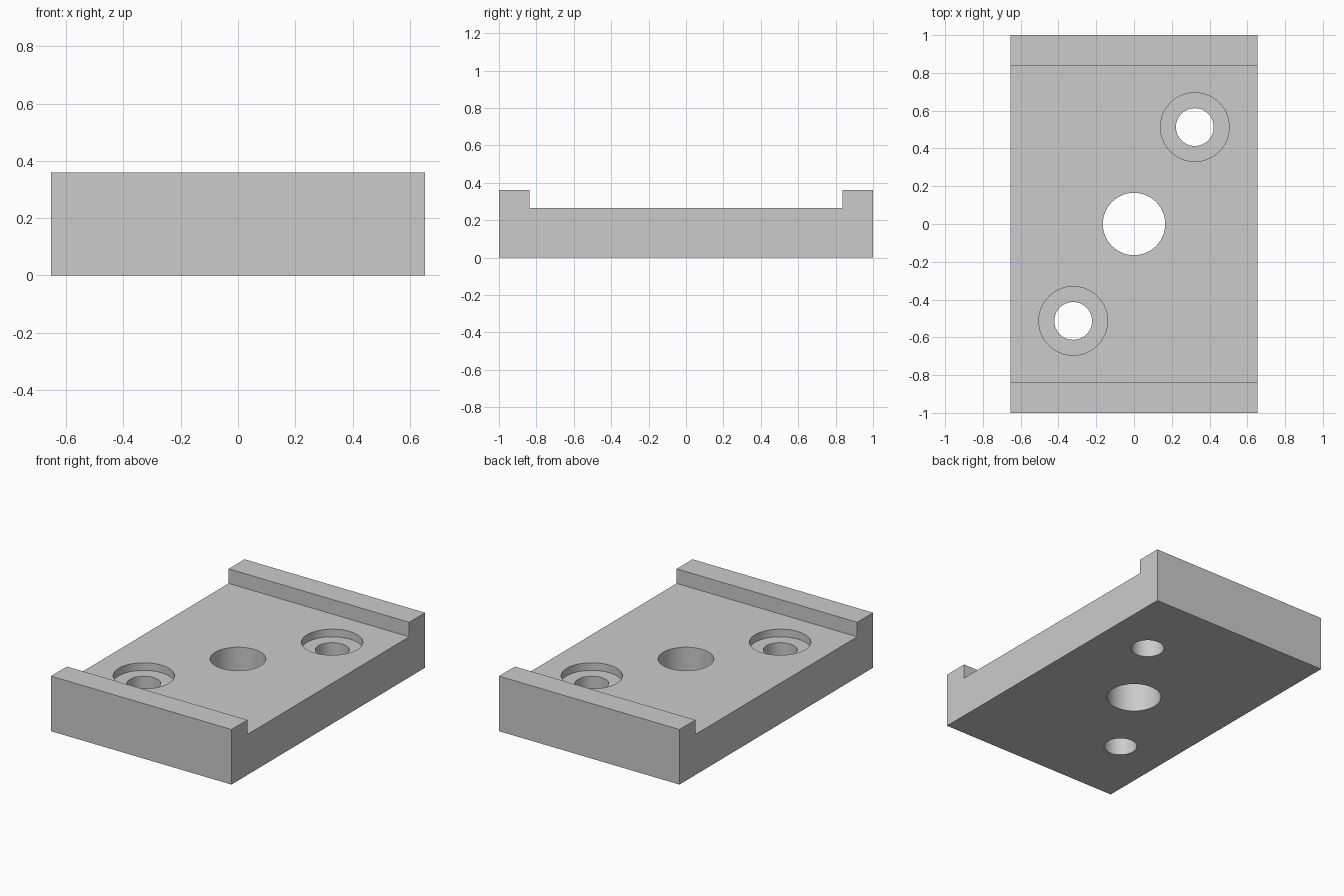
import bpy, bmesh

if "Cube" in bpy.data.objects:
    bpy.data.objects.remove(bpy.data.objects["Cube"])

HALF_X, HALF_Y = 0.653, 1.0
FLOOR, TOP, LIP = 0.265, 0.36, 0.836

grey = bpy.data.materials.new("plain_grey")
grey.diffuse_color = (0.6, 0.6, 0.6, 1)
grey.use_nodes = True
grey.node_tree.nodes["Principled BSDF"].inputs["Base Color"].default_value = grey.diffuse_color


def new_object(name, bm):
    bmesh.ops.recalc_face_normals(bm, faces=bm.faces)
    mesh = bpy.data.meshes.new(name)
    bm.to_mesh(mesh)
    bm.free()
    mesh.materials.append(grey)
    obj = bpy.data.objects.new(name, mesh)
    bpy.context.collection.objects.link(obj)
    return obj


def cut_hole(target, x, y, radius, z0, z1):
    """Cut a vertical round hole between two heights."""
    bm = bmesh.new()
    bmesh.ops.create_cone(bm, cap_ends=True, segments=64, radius1=radius,
                          radius2=radius, depth=z1 - z0)
    bmesh.ops.translate(bm, verts=bm.verts, vec=(x, y, (z0 + z1) / 2))
    cutter = new_object("hole_cutter", bm)
    mod = target.modifiers.new("hole", 'BOOLEAN')
    mod.operation = 'DIFFERENCE'
    mod.solver = 'EXACT'
    mod.object = cutter
    bpy.context.view_layer.objects.active = target
    bpy.ops.object.modifier_apply(modifier=mod.name)
    bpy.data.objects.remove(cutter)


# Plate with a raised lip at each end: side profile extruded along x
profile = [(-HALF_Y, 0), (HALF_Y, 0), (HALF_Y, TOP), (LIP, TOP),
           (LIP, FLOOR), (-LIP, FLOOR), (-LIP, TOP), (-HALF_Y, TOP)]
bm = bmesh.new()
face = bm.faces.new([bm.verts.new((-HALF_X, y, z)) for y, z in profile])
side = bmesh.ops.extrude_face_region(bm, geom=[face])["geom"]
bmesh.ops.translate(bm, vec=(2 * HALF_X, 0, 0),
                    verts=[v for v in side if isinstance(v, bmesh.types.BMVert)])
plate = new_object("mounting_plate", bm)

# Centre hole
cut_hole(plate, 0, 0, 0.165, -0.1, 0.5)

# Two counterbored screw holes on the diagonal
for s in (1, -1):
    x, y = s * 0.322, s * 0.513
    cut_hole(plate, x, y, 0.182, FLOOR - 0.05, 0.5)
    cut_hole(plate, x, y, 0.1, -0.1, 0.5)

# Smooth round walls, sharp edges kept
bpy.ops.object.select_all(action='DESELECT')
plate.select_set(True)
bpy.context.view_layer.objects.active = plate
bpy.ops.object.shade_smooth_by_angle()
